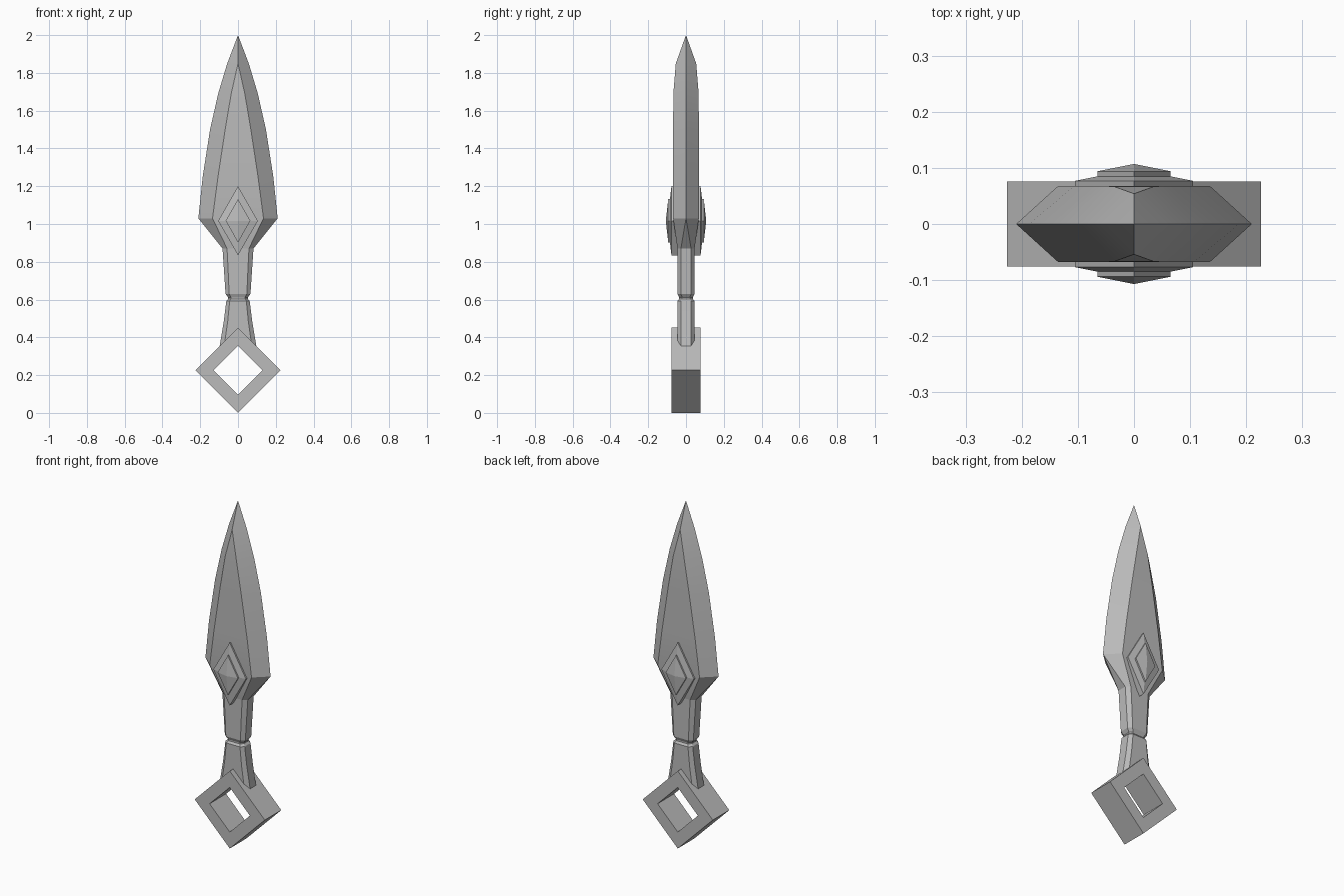
import bpy, bmesh, math

if "Cube" in bpy.data.objects:
    bpy.data.objects.remove(bpy.data.objects["Cube"], do_unlink=True)

steel = bpy.data.materials.new("grey steel")
steel.use_nodes = True
steel.diffuse_color = (0.5, 0.5, 0.5, 1)
steel.node_tree.nodes["Principled BSDF"].inputs["Base Color"].default_value = (0.5, 0.5, 0.5, 1)


def loft(name, rings, smooth=True):
    """Skin a list of equal-length point rings, merging points that coincide."""
    bm = bmesh.new()
    loops = [[bm.verts.new(p) for p in ring] for ring in rings]
    for a, b in zip(loops, loops[1:]):
        for i in range(len(a)):
            j = (i + 1) % len(a)
            bm.faces.new((a[i], a[j], b[j], b[i]))
    if rings[0] != rings[-1]:
        bm.faces.new(loops[0])
        bm.faces.new(loops[-1])
    bmesh.ops.remove_doubles(bm, verts=bm.verts, dist=0.0005)
    bmesh.ops.recalc_face_normals(bm, faces=bm.faces)
    mesh = bpy.data.meshes.new(name)
    bm.to_mesh(mesh)
    bm.free()
    mesh.materials.append(steel)
    obj = bpy.data.objects.new(name, mesh)
    bpy.context.collection.objects.link(obj)
    if smooth:
        bpy.ops.object.select_all(action="DESELECT")
        obj.select_set(True)
        bpy.context.view_layer.objects.active = obj
        bpy.ops.object.shade_smooth_by_angle(angle=math.radians(25))
    return obj


def section(z, w, flat, y, edge):
    """Eight-sided section: half width, half flat width, half depth, half edge."""
    quarter = [(w, edge), (flat, y), (-flat, y), (-w, edge)]
    return [(a, b, z) for a, b in quarter] + [(-a, -b, z) for a, b in quarter]


def diamond(y, half_x, half_z, centre_z):
    return [(half_x, y, centre_z), (0, y, centre_z + half_z),
            (-half_x, y, centre_z), (0, y, centre_z - half_z)]


# Blade: sharp sides, flat central face that narrows to a ridge at the tip
joint = (0.87, 0.082, 0.058, 0.045, 0.027)
blade = [(2, 0, 0, 0, 0), (1.85, 0.057, 0, 0.054, 0),
         (1.69, 0.105, 0.036, 0.067, 0), (1.5, 0.148, 0.068, 0.068, 0),
         (1.25, 0.187, 0.106, 0.068, 0), (1.03, 0.21, 0.135, 0.068, 0), joint]
loft("blade", [section(*s) for s in blade])

# Handle: chamfered grip with a narrow groove, flaring at the foot
handle = [joint, (0.75, 0.074, 0.052, 0.045, 0.027),
          (0.63, 0.066, 0.047, 0.045, 0.027), (0.611, 0.052, 0.037, 0.036, 0.02),
          (0.604, 0.052, 0.037, 0.036, 0.02), (0.592, 0.062, 0.044, 0.045, 0.027),
          (0.48, 0.076, 0.055, 0.045, 0.027), (0.355, 0.097, 0.073, 0.045, 0.027)]
loft("handle", [section(*s) for s in handle])

# Raised diamond ornament on each face: sloped plate, step and pyramid
for side, sign in (("front", -1), ("back", 1)):
    steps = [(0.04, 0.105, 0.183), (0.077, 0.105, 0.183), (0.085, 0.065, 0.115),
             (0.094, 0.065, 0.115), (0.107, 0, 0)]
    loft(side + "_ornament", [diamond(sign * y, x, z, 1.017) for y, x, z in steps], False)

# Square pommel ring standing on one corner
outer, inner, depth = 0.226, 0.13, 0.076
walls = [(-depth, outer), (depth, outer), (depth, inner), (-depth, inner), (-depth, outer)]
loft("pommel_ring", [diamond(y, r, r, outer) for y, r in walls], False)
